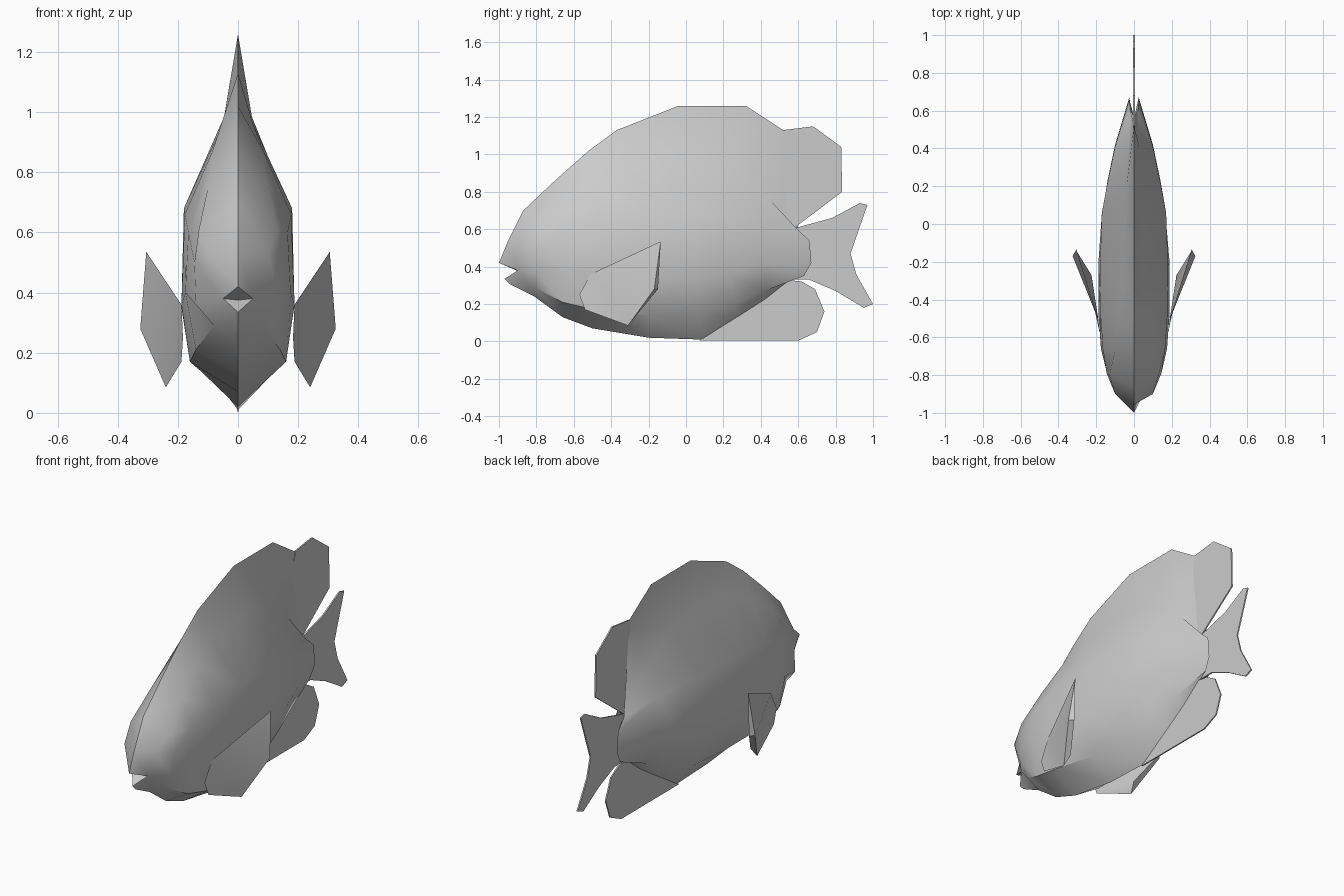
import bpy, bmesh, math

if "Cube" in bpy.data.objects:
    bpy.data.objects.remove(bpy.data.objects["Cube"])

grey = bpy.data.materials.new("fish_grey")
grey.diffuse_color = (0.6, 0.6, 0.6, 1)
grey.use_nodes = True
grey.node_tree.nodes["Principled BSDF"].inputs["Base Color"].default_value = grey.diffuse_color


def make(name, points, faces, mirror=False, thick=0.0, smooth=True):
    """Build a mesh part, optionally mirrored across x = 0."""
    bm = bmesh.new()
    for s in ((1, -1) if mirror else (1,)):
        vs = [bm.verts.new((s * x, y, z)) for x, y, z in points]
        for f in faces:
            bm.faces.new([vs[i] for i in f][::s])
    bmesh.ops.remove_doubles(bm, verts=bm.verts[:], dist=0.0005)
    bmesh.ops.recalc_face_normals(bm, faces=bm.faces[:])
    me = bpy.data.meshes.new(name)
    bm.to_mesh(me)
    bm.free()
    ob = bpy.data.objects.new(name, me)
    bpy.context.collection.objects.link(ob)
    me.materials.append(grey)
    if thick:
        mod = ob.modifiers.new("thickness", 'SOLIDIFY')
        mod.thickness, mod.offset = thick, 0
    if smooth:
        bpy.ops.object.select_all(action='DESELECT')
        ob.select_set(True)
        bpy.context.view_layer.objects.active = ob
        bpy.ops.object.shade_smooth_by_angle(angle=math.radians(30))
    return ob


# Half sections from head to tail: ridge, fin base, shoulder, side, belly, keel
rings = [
    [(0, -.87, .70), (.13, -.80, .61), (.145, -.79, .50), (.14, -.80, .36), (.08, -.81, .29), (0, -.81, .24)],
    [(0, -.69, .87), (.10, -.67, .75), (.165, -.66, .60), (.175, -.66, .40), (.14, -.66, .21), (0, -.66, .13)],
    [(0, -.52, 1.02), (.085, -.5, .87), (.177, -.48, .66), (.188, -.48, .36), (.16, -.49, .17), (0, -.5, .07)],
    [(0, -.37, 1.13), (.05, -.33, .96), (.18, -.22, .68), (.188, -.2, .35), (.125, -.2, .14), (0, -.2, .02)],
    [(0, -.04, 1.26), (.046, -.02, .985), (.17, .06, .68), (.165, .07, .34), (.10, .08, .14), (0, .09, .01)],
    [(0, .32, 1.26), (.04, .2, .95), (.14, .22, .68), (.14, .23, .36), (.075, .26, .20), (0, .28, .13)],
    [(0, .52, 1.13), (.03, .40, .81), (.10, .41, .66), (.10, .42, .42), (.05, .42, .27), (0, .42, .22)],
    [(0, .57, .60), (.02, .60, .595), (.025, .66, .54), (.025, .67, .42), (.018, .63, .35), (0, .56, .33)],
]
points = [p for r in rings for p in r]
faces = []
for i in range(len(rings) - 1):
    for j in range(5):
        a = i * 6 + j
        faces.append((a, a + 1, a + 7, a + 6))
last = (len(rings) - 1) * 6
faces.append(tuple(range(last, last + 6)))

# Snout and open mouth join the first section
n = len(points)
points += [(0, -.955, .53), (.10, -.90, .53), (.05, -.90, .38), (0, -1.0, .42),
           (0, -.97, .335), (0, -.94, .305), (0, -.895, .375)]
brow, cheek, corner, lip, jaw, chin, throat = range(n, n + 7)
faces += [(0, brow, cheek, 1), (1, cheek, 2), (brow, lip, corner, cheek),
          (cheek, corner, 3, 2), (corner, 4, 3), (corner, jaw, chin),
          (corner, chin, 5, 4), (lip, throat, corner), (corner, throat, jaw)]
make("body", points, faces, mirror=True)


def plate(name, outline):
    """Thin fin on the centre plane from a (y, z) outline."""
    make(name, [(0, y, z) for y, z in outline], [tuple(range(len(outline)))],
         thick=.008, smooth=False)


plate("rear_dorsal_fin", [(.52, 1.13), (.68, 1.15), (.83, 1.04), (.835, .80), (.57, .60), (.45, .75)])
plate("anal_fin", [(.07, .004), (.60, .004), (.70, .05), (.74, .16), (.69, .28),
                   (.62, .32), (.54, .33), (.42, .25), (.2, .13)])
plate("tail_fin", [(.56, .60), (.78, .66), (.93, .74), (.97, .73), (.88, .47), (.91, .36),
                   (1.0, .20), (.95, .18), (.80, .27), (.66, .33), (.55, .33)])

# Side fins: an outer and inner sheet forming a thin wedge
side_fin = [(.188, -.51, .36), (.305, -.135, .535), (.325, -.17, .28),
            (.24, -.31, .085), (.188, -.54, .17), (.183, -.57, .25),
            (.30, -.15, .28), (.225, -.27, .14)]
make("side_fins", side_fin,
     [(0, 1, 2), (0, 2, 3), (0, 3, 4, 5), (0, 6, 1), (0, 7, 6), (0, 4, 7),
      (1, 6, 2), (6, 7, 3, 2), (7, 4, 3), (0, 5, 4)], mirror=True)
